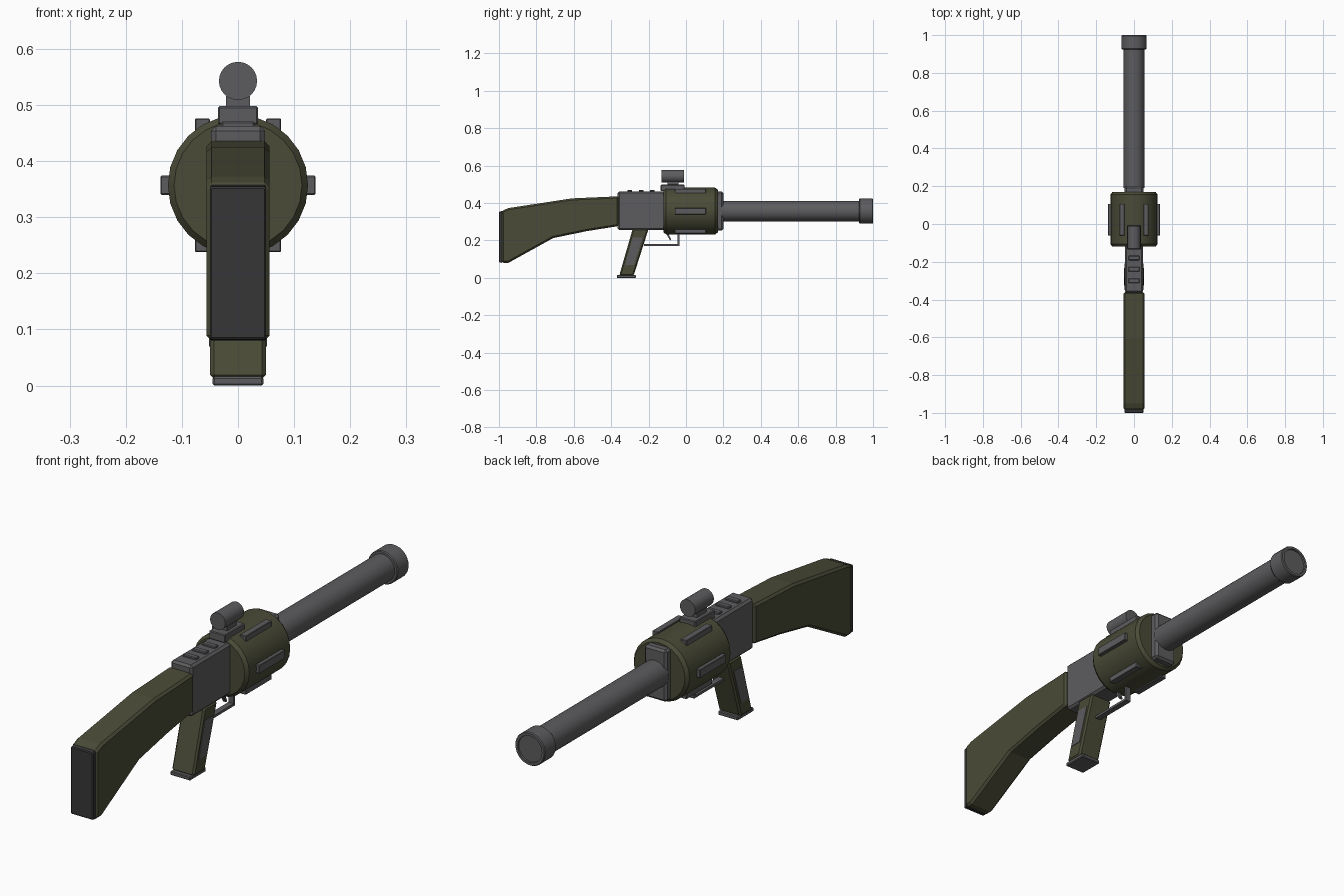
import bpy, bmesh, math
from mathutils import Matrix

if "Cube" in bpy.data.objects:
    bpy.data.objects.remove(bpy.data.objects["Cube"])


def material(name, rgb):
    m = bpy.data.materials.new(name)
    m.diffuse_color = (*rgb, 1)
    m.use_nodes = True
    m.node_tree.nodes["Principled BSDF"].inputs["Base Color"].default_value = m.diffuse_color
    return m


OLIVE = material("olive", (0.068, 0.070, 0.038))
STEEL = material("steel grey", (0.108, 0.107, 0.113))
DARK = material("dark rubber", (0.037, 0.037, 0.038))


def finish(bm, name, mat, bevel=0.0, smooth=False):
    bmesh.ops.recalc_face_normals(bm, faces=bm.faces[:])
    me = bpy.data.meshes.new(name)
    bm.to_mesh(me)
    bm.free()
    me.materials.append(mat)
    ob = bpy.data.objects.new(name, me)
    bpy.context.collection.objects.link(ob)
    if bevel:
        b = ob.modifiers.new("bevel", "BEVEL")
        b.width = bevel
        b.segments = 1
        b.limit_method = "ANGLE"
        b.angle_limit = math.radians(50)
    if smooth:
        bpy.ops.object.select_all(action="DESELECT")
        ob.select_set(True)
        bpy.context.view_layer.objects.active = ob
        bpy.ops.object.shade_smooth_by_angle(angle=math.radians(30))
    return ob


def box(name, mat, x, y, z, bevel=0.0):
    """Box from (min, max) pairs."""
    bm = bmesh.new()
    size = Matrix.Diagonal((x[1] - x[0], y[1] - y[0], z[1] - z[0], 1))
    mid = Matrix.Translation([sum(p) / 2 for p in (x, y, z)])
    bmesh.ops.create_cube(bm, size=1, matrix=mid @ size)
    return finish(bm, name, mat, bevel)


def side_profile(name, mat, pts, half, bevel=0.0):
    """Side outline (y, z) extruded across x."""
    bm = bmesh.new()
    f = bm.faces.new([bm.verts.new((-half, y, z)) for y, z in pts])
    ext = bmesh.ops.extrude_face_region(bm, geom=[f])["geom"]
    bmesh.ops.translate(bm, vec=(2 * half, 0, 0),
                        verts=[v for v in ext if isinstance(v, bmesh.types.BMVert)])
    return finish(bm, name, mat, bevel)


def lathe(name, mat, zc, rings, sides, smooth=True):
    """Rings (y, radius) turned about the y axis, with closed ends."""
    bm = bmesh.new()
    loops = []
    for y, r in rings:
        loops.append([bm.verts.new((r * math.cos(2 * math.pi * i / sides), y,
                                    zc + r * math.sin(2 * math.pi * i / sides)))
                      for i in range(sides)])
    for a, b in zip(loops, loops[1:]):
        for i in range(sides):
            j = (i + 1) % sides
            bm.faces.new((a[i], a[j], b[j], b[i]))
    bm.faces.new(loops[0])
    bm.faces.new(loops[-1])
    return finish(bm, name, mat, smooth=smooth)


AXIS = 0.357

# Shoulder stock and butt pad
side_profile("stock", OLIVE, [
    (-0.985, 0.08), (-0.95, 0.08), (-0.71, 0.213), (-0.53, 0.25), (-0.36, 0.277),
    (-0.36, 0.436), (-0.61, 0.425), (-0.95, 0.373), (-0.985, 0.358)], 0.056, 0.009)
side_profile("butt_pad", DARK, [
    (-1.0, 0.083), (-0.98, 0.08), (-0.98, 0.358), (-1.0, 0.354)], 0.05, 0.003)

# Receiver with top ribs
box("receiver", STEEL, (-0.048, 0.048), (-0.365, -0.11), (0.255, 0.463), 0.009)
for i in range(3):
    y = -0.30 + 0.06 * i
    box(f"receiver_rib_{i + 1}", STEEL, (-0.03, 0.03), (y - 0.012, y + 0.012),
        (0.455, 0.471), 0.003)

# Revolving drum, its rails and front plate
lathe("drum", OLIVE, AXIS, [(-0.12, 0.114), (-0.106, 0.125), (0.156, 0.125), (0.17, 0.114)],
      24)
for s, side in ((-1, "left"), (1, "right")):
    box(f"drum_rail_{side}", STEEL, sorted((s * 0.11, s * 0.138)), (-0.06, 0.107),
        (AXIS - 0.017, AXIS + 0.017), 0.002)
    for t, level in ((-1, "lower"), (1, "upper")):
        box(f"drum_rail_{level}_{side}", STEEL, sorted((s * 0.05, s * 0.077)), (-0.06, 0.107),
            sorted((AXIS + t * 0.09, AXIS + t * 0.119)), 0.002)
box("front_plate", STEEL, (-0.05, 0.05), (0.16, 0.2), (0.252, 0.462), 0.009)

# Barrel and muzzle ring with a shallow recess
lathe("barrel", STEEL, AXIS, [(0.19, 0.055), (0.985, 0.055)], 32)
lathe("muzzle", STEEL, AXIS, [(0.925, 0.055), (0.925, 0.064), (0.929, 0.067), (0.996, 0.067),
                              (1.0, 0.064), (1.0, 0.054), (0.994, 0.053)], 32)

# Scope on its mount
box("scope_base", STEEL, (-0.036, 0.036), (-0.135, -0.008), (0.465, 0.498), 0.003)
box("scope_post", STEEL, (-0.021, 0.021), (-0.1, -0.04), (0.495, 0.516))
lathe("scope", STEEL, 0.543, [(-0.13, 0.034), (-0.01, 0.034)], 24)

# Pistol grip, side panels and foot plate
side_profile("grip", OLIVE, [(-0.357, 0.012), (-0.28, 0.012), (-0.2, 0.262), (-0.285, 0.262)],
             0.05, 0.007)
for s, side in ((-1, "left"), (1, "right")):
    side_profile(f"grip_panel_{side}", STEEL, [
        (-0.325, 0.07), (-0.278, 0.07), (-0.232, 0.215), (-0.286, 0.215)], 0.0015
    ).location.x = s * 0.0505
box("grip_foot", STEEL, (-0.045, 0.045), (-0.37, -0.268), (0.0, 0.016), 0.003)

# Trigger and guard
side_profile("trigger_guard", STEEL, [
    (-0.225, 0.17), (-0.035, 0.17), (-0.035, 0.25), (-0.045, 0.25), (-0.045, 0.18),
    (-0.225, 0.18)], 0.012)
side_profile("trigger", STEEL, [
    (-0.105, 0.26), (-0.1, 0.225), (-0.085, 0.2), (-0.079, 0.204), (-0.09, 0.228),
    (-0.09, 0.26)], 0.007)
